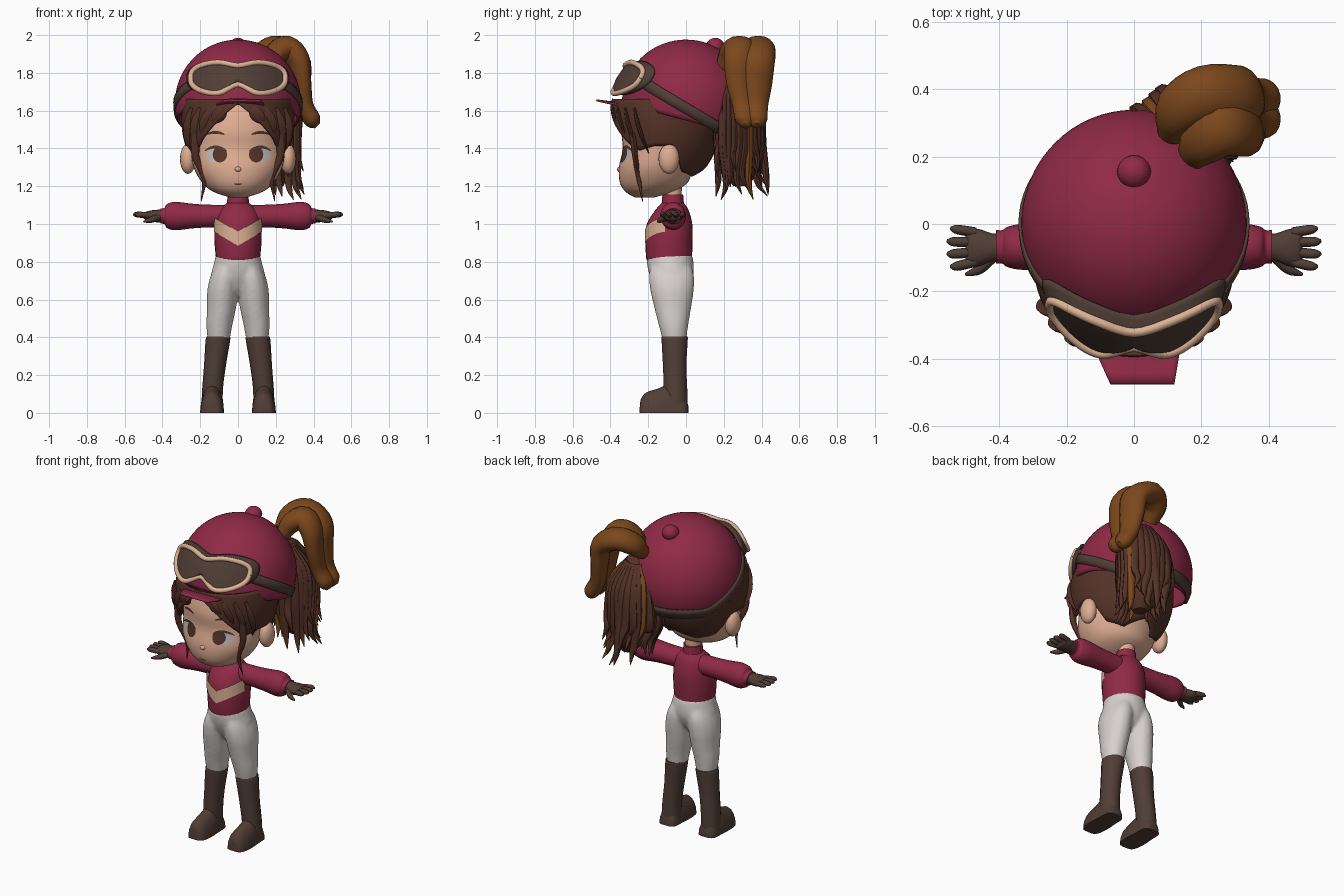
import bpy, bmesh, random
from math import sin, cos, pi, radians, exp, sqrt
from mathutils import Vector
from mathutils.bvhtree import BVHTree

if "Cube" in bpy.data.objects:
    bpy.data.objects.remove(bpy.data.objects["Cube"])
random.seed(4)


def material(name, *rgb):
    m = bpy.data.materials.new(name)
    m.use_nodes = True
    m.diffuse_color = (*rgb, 1)
    m.node_tree.nodes["Principled BSDF"].inputs["Base Color"].default_value = (*rgb, 1)
    return m


crimson = material("crimson cloth", .28, .023, .062)
tan = material("pale tan", .72, .45, .3)
skin = material("skin", .74, .42, .29)
hair = material("dark brown hair", .09, .032, .02)
ginger = material("ginger brown", .2, .064, .012)
leather = material("dark leather", .08, .048, .036)
cream = material("white cloth", .68, .64, .62)
white = material("eye white", .5, .5, .52)
SIDES = ((1, "left_"), (-1, "right_"))


def finish(name, bm, mat, thick=0):
    me = bpy.data.meshes.new(name)
    bm.to_mesh(me)
    bm.free()
    me.shade_smooth()
    me.set_sharp_from_angle(angle=radians(50))
    me.materials.append(mat)
    ob = bpy.data.objects.new(name, me)
    bpy.context.scene.collection.objects.link(ob)
    if thick:
        mod = ob.modifiers.new("thickness", "SOLIDIFY")
        mod.thickness, mod.offset = thick, 0
    return ob


def loft(name, rings, mat, ref=(1, 0, 0), axis=None, sides=16, steps=4):
    """Smooth skin through oval rings (x, y, z, radius along ref, radius across)."""
    p = [Vector(r) for r in rings]
    p = [p[0] * 2 - p[1]] + p + [p[-1] * 2 - p[-2]]
    path = []
    for a, b, c, d in zip(p, p[1:], p[2:], p[3:]):
        for k in range(steps):
            t = k / steps
            path.append((b * 2 + (c - a) * t + (a * 2 - b * 5 + c * 4 - d) * t * t
                         + (b * 3 - a - c * 3 + d) * t ** 3) * .5)
    path.append(p[-2])
    bm, loops = bmesh.new(), []
    for i, q in enumerate(path):
        lo, hi = path[max(i - 1, 0)], path[min(i + 1, len(path) - 1)]
        t = Vector(axis) if axis else (Vector(hi[:3]) - Vector(lo[:3])).normalized()
        u = Vector(ref)
        u = (u - t * u.dot(t)).normalized()
        v = t.cross(u)
        loop = []
        for k in range(sides):
            w = 2 * pi * k / sides
            co = Vector(q[:3]) + u * cos(w) * max(q[3], .001) + v * sin(w) * max(q[4], .001)
            co.z = max(co.z, 0)
            loop.append(bm.verts.new(co))
        loops.append(loop)
    for a, b in zip(loops, loops[1:]):
        for k in range(sides):
            j = (k + 1) % sides
            bm.faces.new((a[k], a[j], b[j], b[k]))
    bm.faces.new(loops[0])
    bm.faces.new(loops[-1])
    bmesh.ops.recalc_face_normals(bm, faces=bm.faces)
    return finish(name, bm, mat)


def column(name, rings, mat, s=1, **kw):
    """Upright loft from (z, x, y, x radius, y radius)."""
    return loft(name, [(s * x, y, z, a, b) for z, x, y, a, b in rings], mat, axis=(0, 0, 1), **kw)


def patch(name, f, nu, nv, mat, thick=0):
    """Surface f(u, v) for u and v from nought to one, turned outward."""
    bm = bmesh.new()
    g = [[bm.verts.new(f(i / nu, j / nv)) for j in range(nv + 1)] for i in range(nu + 1)]
    for i in range(nu):
        for j in range(nv):
            bm.faces.new((g[i][j], g[i + 1][j], g[i + 1][j + 1], g[i][j + 1]))
    bmesh.ops.remove_doubles(bm, verts=bm.verts, dist=.0002)
    bm.normal_update()
    if sum(c.x * n.x + c.y * n.y for c, n in ((q.calc_center_median(), q.normal) for q in bm.faces)) < 0:
        bmesh.ops.reverse_faces(bm, faces=bm.faces)
    return finish(name, bm, mat, thick)


def ball(name, centre, size, mat):
    bm = bmesh.new()
    bmesh.ops.create_uvsphere(bm, u_segments=20, v_segments=12, radius=1)
    for v in bm.verts:
        v.co = [c + k * r for c, k, r in zip(centre, v.co, size)]
    return finish(name, bm, mat)


def on_dome(centre, size, az, phi):
    az, phi = radians(az), radians(phi)
    k = (sin(phi) * cos(az), sin(phi) * sin(az), cos(phi))
    return Vector([c + r * w for c, r, w in zip(centre, size, k)])


# head, neck, ears and nose
head = column("head", [(1.14, 0, -.22, .04, .05), (1.17, 0, -.195, .13, .125), (1.22, 0, -.17, .19, .18),
                       (1.3, 0, -.16, .235, .195), (1.4, 0, -.135, .25, .2), (1.5, 0, -.1, .26, .24),
                       (1.62, 0, -.06, .26, .24), (1.72, 0, -.03, .18, .18)], skin, sides=40)
column("neck", [(1.1, 0, -.07, .045, .045), (1.25, 0, -.07, .05, .05)], skin)
ball("nose", (0, -.35, 1.29), (.018, .016, .014), skin)
tree = BVHTree.FromPolygons([v.co for v in head.data.vertices], [f.vertices[:] for f in head.data.polygons])


def decal(name, x, z, rx, rz, mat, lift, bend=0):
    """Thin painted oval lying on the face."""
    def f(u, v):
        dx, dz = rx * v * cos(2 * pi * u), rz * v * sin(2 * pi * u)
        px, pz = x + dx, z + dz - bend * (dx / rx) ** 2
        return (px, tree.ray_cast(Vector((px, -2, pz)), Vector((0, 1, 0)))[0].y - lift, pz)
    patch(name, f, 24, 4, mat)


for s, side in SIDES:
    ball(side + "ear", (s * .265, -.09, 1.345), (.042, .055, .08), skin)
    decal(side + "eye_white", s * .122, 1.365, .046, .038, white, .003)
    decal(side + "iris", s * .096, 1.368, .038, .042, hair, .005)
    decal(side + "eyelash", s * .118, 1.408, .06, .008, leather, .007, .022)
    decal(side + "eyebrow", s * .12, 1.485, .05, .008, hair, .004, .012)
decal("mouth", 0, 1.21, .024, .004, hair, .003, -.005)

# hair shell with a centre parting, rising over the ears
HAIR = ((0, -.11, 1.55), (.292, .288, .36))
EDGE = ((0, 76), (14, 85), (32, 99), (50, 113), (60, 116), (78, 112), (100, 112), (115, 138),
        (145, 145), (180, 132))


def hairline(d):
    for (a, p), (b, q) in zip(EDGE, EDGE[1:]):
        if d <= b:
            return p + (q - p) * (d - a) / (b - a)
    return q


def hair_shell(u, v):
    az = 360 * u - 90
    d = min(360 * u, 360 - 360 * u)
    return on_dome(*HAIR, az, 72 + (hairline(d) - 72) * v)


patch("hair_cap", hair_shell, 120, 12, hair, .015)
for s, side in SIDES:
    for i, d in enumerate((14, 28, 42, 55)):
        spots = [on_dome(*HAIR, s * (d + k * 5) - 90, 80 + (hairline(d + 6) - 76) * k / 3) for k in range(4)]
        loft(f"{side}fringe_{i}", [(*c, w, w * .35) for c, w in zip(spots, (.02, .036, .03, .003))],
             hair, sides=8)
    loft(side + "side_lock", [(s * .22, -.28, 1.48, .03, .02), (s * .225, -.27, 1.36, .02, .015),
                              (s * .18, -.25, 1.24, .013, .012), (s * .195, -.23, 1.12, .002, .002)],
         hair, sides=8)

# ponytail: core, loose strands and ginger plume
column("ponytail_core", [(1.78, .17, .24, .05, .05), (1.66, .165, .28, .125, .1), (1.45, .165, .285, .14, .11),
                         (1.3, .18, .29, .11, .1), (1.2, .2, .29, .04, .04)], hair)
for i in range(28):
    a = 2 * pi * i / 28
    dx, dy, low = cos(a), sin(a), random.uniform(1.12, 1.28)
    wave = random.uniform(-.03, .03)
    loft(f"ponytail_strand_{i}",
         [(.16 + dx * .06, .25 + dy * .06, 1.76, .015, .015),
          (.165 + dx * .14, .28 + dy * .11, 1.62, .028, .022),
          (.165 + dx * .155 + wave * .5, .285 + dy * .12, 1.42, .028, .022),
          (.185 + dx * .13, .29 + dy * .11 + wave, low + .09, .02, .017),
          (.2 + dx * .15, .295 + dy * .14, low, .002, .002)],
         ginger if i % 9 == 2 else hair, sides=7)
for i, o in enumerate((-1, 1)):
    loft(f"plume_lobe_{i}",
         [(.14 - o * .03, .235 + o * .035, 1.83, .045, .04), (.165 - o * .035, .29 + o * .045, 1.9, .075, .06),
          (.235 - o * .025, .335 + o * .05, 1.932, .085, .065), (.315, .335 + o * .05, 1.87, .088, .062),
          (.335, .335 + o * .045, 1.75, .08, .05), (.352, .34 + o * .035, 1.63, .062, .045),
          (.395, .345 + o * .03, 1.55, .055, .045), (.42, .345 + o * .03, 1.52, .02, .02)],
         ginger, ref=(-.3, 1, 0))

# helmet, button and peak
CAP = ((0, 0, 1.64), (.328, .333, .33))
patch("helmet", lambda u, v: on_dome(*CAP, 360 * u, v * (106 + 16 * sin(2 * pi * u))), 64, 24, crimson, .012)
ball("helmet_button", (0, .155, 1.94), (.05, .05, .045), crimson)


def peak(u, v):
    w = 2 * u - 1
    x = w * (.15 - .055 * v) + .025 * v
    return (x, -sqrt(.1 - x * x) * (1 - v) - .475 * v, 1.635 + .02 * v - .02 * w * w * (1 - v))


patch("helmet_peak", peak, 16, 5, crimson, .01)

# goggles: lens, tan frame, padded skirt and strap
def goggle(t, scale=1, back=0):
    c, s = cos(t), sin(t)
    a = .25 * abs(c) ** .8 * (1 if c > 0 else -1)
    b = .094 * abs(s) ** .75 * (1 if s > 0 else -1)
    nose = exp(-(a / .07) ** 2)
    b += (-.025 if s > 0 else .06) * nose
    a, b = a * scale, b * scale
    y = -.36 + 1.9 * a * a + .55 * b + (.015 * nose * scale if s < 0 else 0)
    return Vector((a * (1 + back * .3), y + back, 1.772 + b * .95))


patch("goggle_lens", lambda u, v: goggle(2 * pi * u, v, -.008 * (1 - v * v)), 56, 6, leather)
patch("goggle_skirt", lambda u, v: goggle(2 * pi * u, 1 + .06 * v, .05 * v), 56, 3, leather, .01)
loft("goggle_frame", [(*goggle(2 * pi * k / 48), .015, .015) for k in range(49)], tan,
     ref=(0, 1, 0), sides=8, steps=2)


def strap(u, v):
    az = 280 * u - 50
    return on_dome(CAP[0], [r + .01 for r in CAP[1]], az, min(89 + 34 * sin(radians(az)), 107) + 11 * v)


patch("goggle_strap", strap, 56, 2, leather, .01)

# jacket with collar and chest chevron
column("jacket", [(.81, 0, -.09, .113, .118), (.83, 0, -.09, .118, .122), (.92, 0, -.09, .125, .125),
                  (1.0, 0, -.087, .121, .12), (1.07, 0, -.075, .105, .09), (1.11, 0, -.07, .06, .06)],
       crimson, sides=28)
column("collar", [(1.09, 0, -.07, .065, .06), (1.12, 0, -.07, .058, .058), (1.155, 0, -.07, .055, .055)],
       crimson)


def chevron(u, v):
    w = (2 * u - 1) * 1.4
    x = abs(sin(w))
    return (.129 * sin(w), -.089 - .129 * cos(w), .885 + .075 * x + v * .075)


patch("chest_chevron", chevron, 24, 4, tan)

legs = []
for s, side in SIDES:
    # sleeve, glove and fingers
    sleeve = ((.04, .06, .06), (.15, .06, .062), (.24, .065, .065), (.33, .075, .068),
              (.375, .064, .06), (.39, .043, .05), (.41, .04, .05))
    loft(side + "sleeve", [(s * x, -.068, 1.042, a, b) for x, a, b in sleeve], crimson,
         ref=(0, 0, 1), axis=(1, 0, 0))
    palm = ((.385, .037, .043), (.42, .034, .042), (.46, .03, .055), (.49, .022, .054), (.5, .01, .045))
    loft(side + "glove", [(s * x, -.07, 1.042, a, b) for x, a, b in palm], leather,
         ref=(0, 0, 1), axis=(1, 0, 0))
    for i in range(4):
        y, tip = -.112 + i * .029, .545 + (.01 if i in (1, 2) else 0)
        loft(f"{side}finger_{i}", [(s * .47, y, 1.045, .016, .015),
                                   (s * (tip - .02), y * 1.25 + .015, 1.05, .015, .014),
                                   (s * tip, y * 1.3 + .02, 1.048, .005, .005)],
             leather, ref=(0, 0, 1), sides=8)
    loft(side + "thumb", [(s * .42, -.1, 1.035, .018, .016), (s * .46, -.135, 1.022, .016, .015),
                          (s * .5, -.15, 1.012, .005, .005)], leather, ref=(0, 0, 1), sides=8)
    # trouser leg, boot shaft and foot
    legs.append(column(side + "trouser_leg", [(.8, .055, -.083, .055, .1), (.73, .069, -.077, .075, .12),
                                              (.65, .08, -.074, .083, .116), (.55, .088, -.07, .077, .097),
                                              (.46, .099, -.066, .069, .078), (.37, .103, -.06, .057, .06)],
                       cream, s))
    column(side + "boot_shaft", [(.405, .104, -.06, .062, .069), (.38, .107, -.06, .065, .069),
                                 (.25, .122, -.06, .058, .062), (.12, .135, -.055, .055, .062),
                                 (0, .137, -.05, .058, .06)], leather, s)
    foot = ((.012, .03, .04), (-.01, .055, .09), (-.08, .06, .15), (-.15, .064, .128),
            (-.21, .058, .108), (-.238, .042, .075), (-.245, .02, .03))
    loft(side + "boot_foot", [(s * .137, y, 0, a, b) for y, a, b in foot], leather, axis=(0, -1, 0))

# trouser seat, merged with the legs into one smooth garment
trousers = column("trousers", [(.84, 0, -.088, .116, .12), (.79, 0, -.083, .128, .124), (.73, 0, -.077, .14, .116),
                               (.67, 0, -.075, .1, .09), (.62, 0, -.075, .04, .05)], cream, sides=24)
with bpy.context.temp_override(active_object=trousers, object=trousers,
                               selected_objects=legs + [trousers],
                               selected_editable_objects=legs + [trousers]):
    bpy.ops.object.join()
remesh = trousers.modifiers.new("merge", "REMESH")
remesh.mode, remesh.voxel_size, remesh.use_smooth_shade = "VOXEL", .009, True
relax = trousers.modifiers.new("relax", "SMOOTH")
relax.factor, relax.iterations = .5, 10
